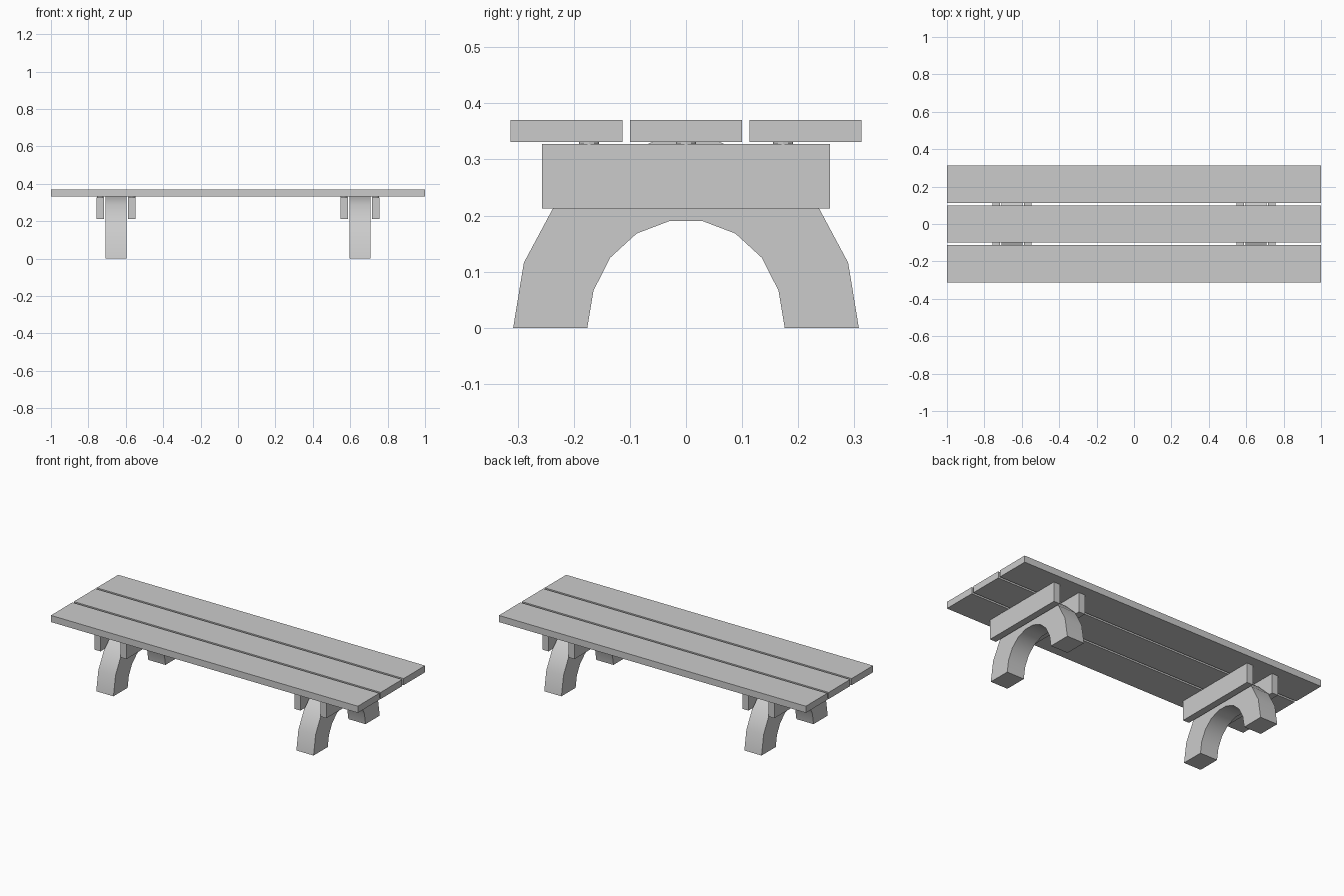
import bpy, bmesh
from mathutils import Matrix

cube = bpy.data.objects.get("Cube")
if cube:
    bpy.data.objects.remove(cube)

grey = bpy.data.materials.new("plain grey")
grey.use_nodes = True
colour = (0.6, 0.6, 0.6, 1)
grey.diffuse_color = colour
grey.node_tree.nodes["Principled BSDF"].inputs["Base Color"].default_value = colour


def finish(name, bm):
    bmesh.ops.recalc_face_normals(bm, faces=bm.faces)
    mesh = bpy.data.meshes.new(name)
    bm.to_mesh(mesh)
    bm.free()
    mesh.materials.append(grey)
    obj = bpy.data.objects.new(name, mesh)
    bpy.context.collection.objects.link(obj)
    return obj


def box(name, centre, size):
    bm = bmesh.new()
    bmesh.ops.create_cube(bm, size=1, matrix=Matrix.Translation(centre) @ Matrix.Diagonal((*size, 1)))
    return finish(name, bm)


def peg(name, centre):
    bm = bmesh.new()
    bmesh.ops.create_cone(bm, cap_ends=True, segments=12, radius1=0.018, radius2=0.018,
                          depth=0.02, matrix=Matrix.Translation(centre))
    return finish(name, bm)


# Half outlines of the arch, from the foot up to the crown (y, z)
OUTER = [(0.308, 0), (0.289, 0.116), (0.237, 0.213), (0.157, 0.29), (0.06, 0.331)]
INNER = [(0.176, 0), (0.165, 0.066), (0.135, 0.125), (0.088, 0.168), (0.03, 0.19)]


def arch_leg(name, x, width):
    bm = bmesh.new()

    def whole(half):
        return half + [(-y, z) for y, z in reversed(half)]

    rings = []
    for (oy, oz), (iy, iz) in zip(whole(OUTER), whole(INNER)):
        rings.append([bm.verts.new(p) for p in (
            (x - width / 2, oy, oz), (x + width / 2, oy, oz),
            (x + width / 2, iy, iz), (x - width / 2, iy, iz))])
    for a, b in zip(rings, rings[1:]):
        for i in range(4):
            j = (i + 1) % 4
            bm.faces.new((a[i], a[j], b[j], b[i]))
    bm.faces.new(rings[0])
    bm.faces.new(rings[-1])
    obj = finish(name, bm)
    bpy.ops.object.select_all(action="DESELECT")
    bpy.context.view_layer.objects.active = obj
    obj.select_set(True)
    bpy.ops.object.shade_smooth_by_angle()


# Seat planks
for name, y in (("front", -0.213), ("middle", 0), ("back", 0.213)):
    box(name + "_plank", (0, y, 0.351), (2, 0.2, 0.039))

# Arched legs clamped between two cross beams, with pegs under the planks
for side, s in (("right", -1), ("left", 1)):
    arch_leg(side + "_arch_leg", s * 0.652, 0.112)
    for place, x in (("inner", 0.567), ("outer", 0.736)):
        box(f"{side}_{place}_beam", (s * x, 0, 0.2705), (0.04, 0.514, 0.115))
        for spot, y in (("front", -0.173), ("middle", 0), ("back", 0.173)):
            peg(f"{side}_{place}_{spot}_peg", (s * x, y, 0.325))
